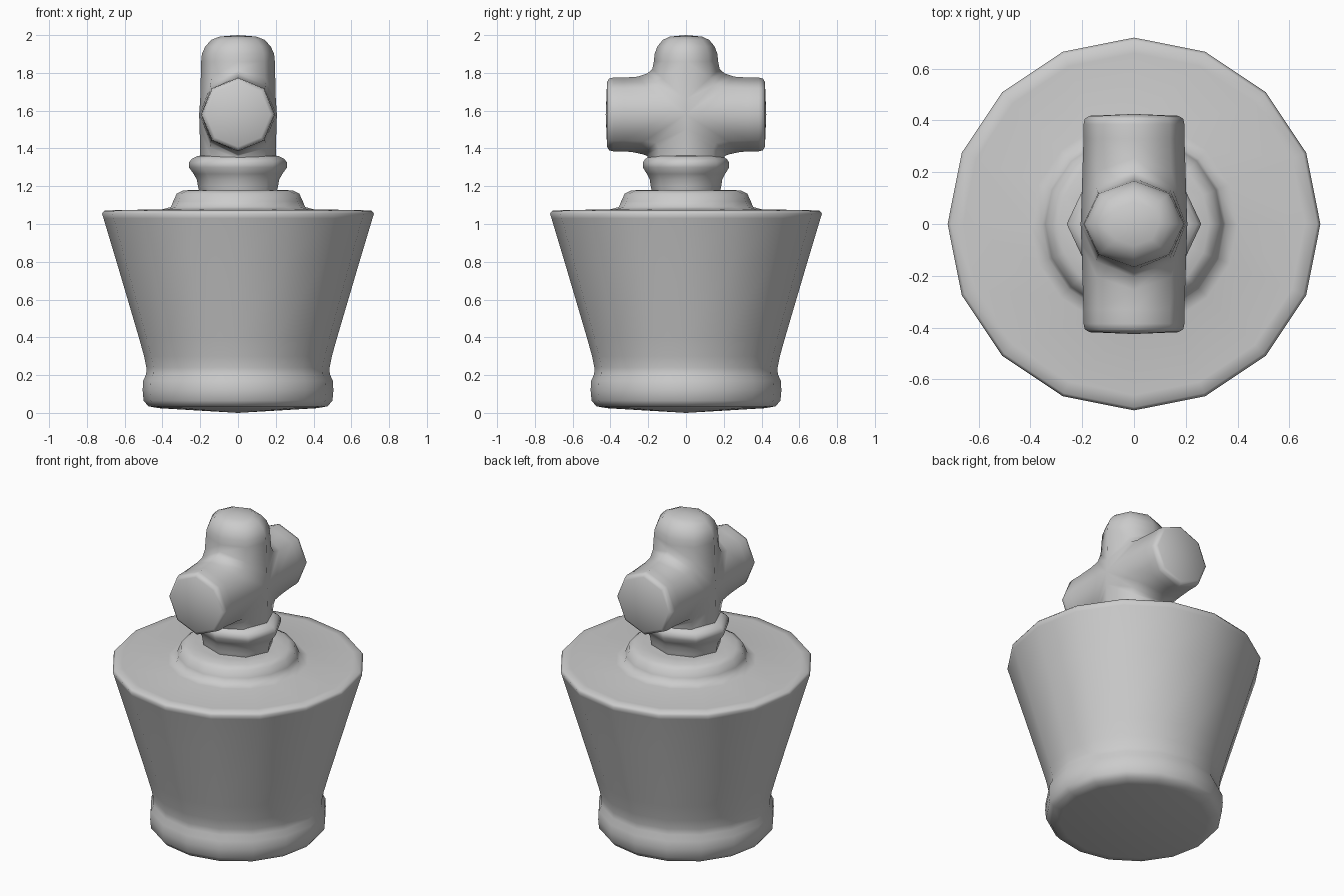
import bpy, bmesh, math

if "Cube" in bpy.data.objects:
    bpy.data.objects.remove(bpy.data.objects["Cube"])


def finish(bm, name, angle=60):
    bmesh.ops.remove_doubles(bm, verts=bm.verts, dist=0.0005)
    bmesh.ops.dissolve_degenerate(bm, edges=bm.edges, dist=0.0002)
    bmesh.ops.recalc_face_normals(bm, faces=bm.faces)
    mesh = bpy.data.meshes.new(name)
    bm.to_mesh(mesh)
    bm.free()
    obj = bpy.data.objects.new(name, mesh)
    bpy.context.collection.objects.link(obj)
    bpy.ops.object.select_all(action='DESELECT')
    bpy.context.view_layer.objects.active = obj
    obj.select_set(True)
    bpy.ops.object.shade_smooth_by_angle(angle=math.radians(angle))
    return obj


def skin(bm, rows):
    """Quads between neighbouring rows of points."""
    grid = [[bm.verts.new(p) for p in row] for row in rows]
    for a, b in zip(grid, grid[1:]):
        for i in range(len(a) - 1):
            bm.faces.new((a[i], a[i + 1], b[i + 1], b[i]))


def lathe(name, profile, sides, squash=1.0):
    bm = bmesh.new()
    rows = []
    for r, z in profile:
        angles = [2 * math.pi * i / sides for i in range(sides + 1)]
        rows.append([(r * math.cos(a), r * squash * math.sin(a), z) for a in angles])
    skin(bm, rows)
    return finish(bm, name)


# Flared body with foot roll, flat top and round flange
lathe("flared_body", [
    (0, 0.0), (0.42, 0.025), (0.475, 0.035), (0.50, 0.065), (0.505, 0.12),
    (0.502, 0.17), (0.486, 0.205), (0.485, 0.24), (0.497, 0.30), (0.525, 0.40),
    (0.64, 0.79), (0.712, 1.03), (0.72, 1.055), (0.708, 1.07), (0.66, 1.073),
    (0.40, 1.078), (0.355, 1.09), (0.343, 1.12), (0.325, 1.16), (0.29, 1.178),
    (0.22, 1.18), (0, 1.18)], 16)

# Octagonal neck collar
lathe("neck_collar", [
    (0, 1.17), (0.205, 1.17), (0.212, 1.20), (0.218, 1.235), (0.235, 1.265),
    (0.26, 1.30), (0.26, 1.325), (0.245, 1.345), (0.215, 1.36), (0.19, 1.363),
    (0, 1.363)], 8, 0.88)

# Cross head: upright and crossbar blended with a fillet, one strip per quadrant
ZC, R, DEPTH, MID = 1.58, 0.195, 0.17, 0.206
bm = bmesh.new()
for sy in (1, -1):
    for sz in (1, -1):
        rows = []
        for k in range(5):
            t = math.pi * k / 4
            c, d = math.cos(t), math.sin(t)
            if sz > 0:
                # rounded top of the upright, then the fillet
                path = [(0, 0, 2.0)]
                path += [(R * s * c, DEPTH * s * d, z) for s, z in
                         ((0.5, 1.992), (0.72, 1.975), (0.89, 1.94), (0.98, 1.90), (1.0, 1.86))]
                path += [(0.2 * c, 0.178 * d, ZC + 0.08 + 0.16 * d),
                         (MID * c, 0.205 * d, ZC + 0.217 * d),
                         (0.203 * c, 0.08 + 0.175 * d, ZC + 0.2 * d)]
            else:
                # short lower stem above the collar
                path = [(0.2 * c, 0.2 * d, 1.345),
                        (0.203 * c, 0.205 * d, ZC - 0.08 - 0.14 * d),
                        (MID * c, 0.225 * d, ZC - 0.212 * d),
                        (0.203 * c, 0.08 + 0.2 * d, ZC - 0.2 * d)]
            # crossbar out to its bevelled end
            path += [(R * s * c, y, ZC + sz * R * s * d) for s, y in
                     ((1.0, 0.33), (1.0, 0.385), (0.975, 0.407), (0.88, 0.418), (0, 0.425))]
            rows.append([(x, sy * y, z) for x, y, z in path])
        skin(bm, rows)
finish(bm, "cross_head")
